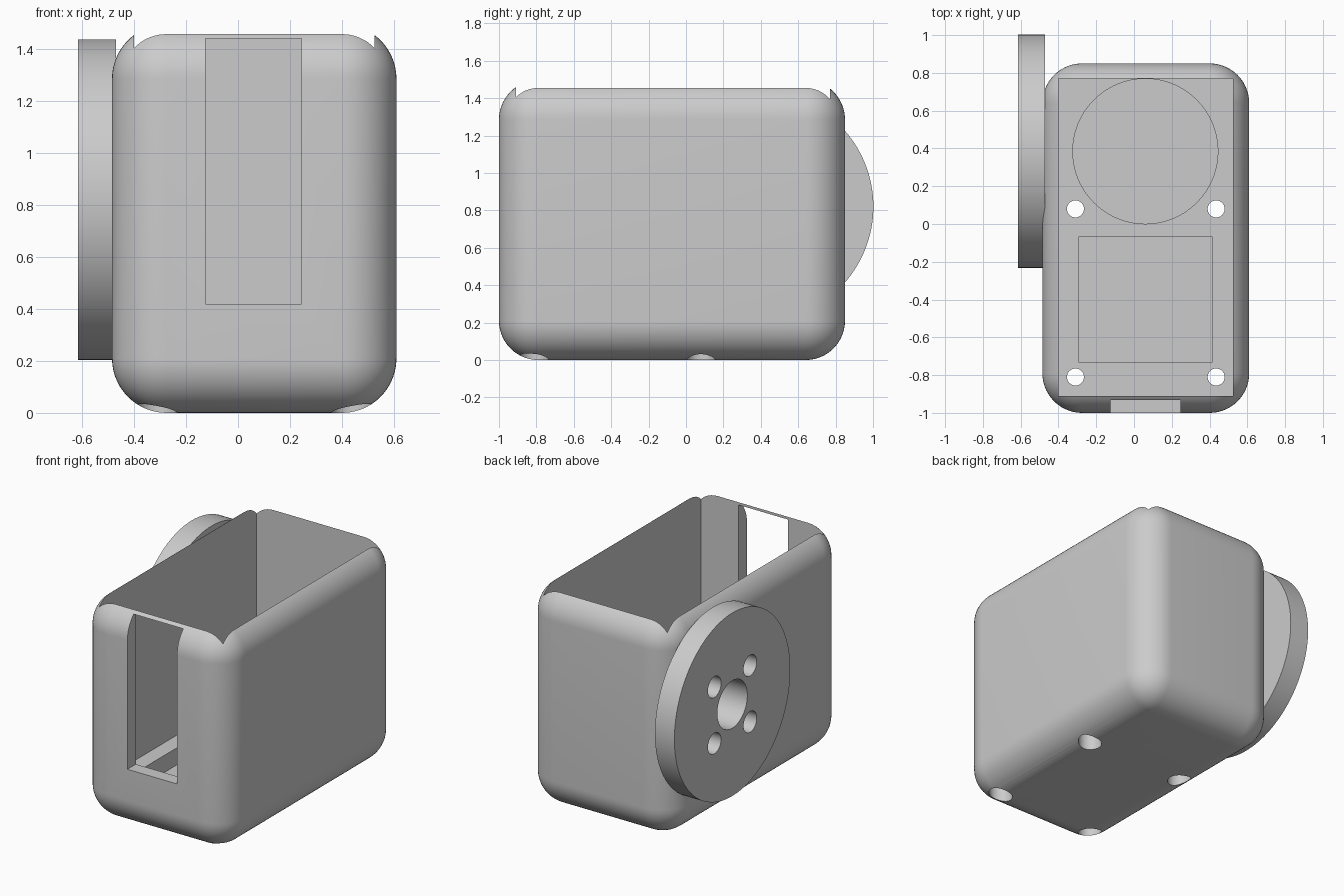
import bpy, math

if "Cube" in bpy.data.objects:
    bpy.data.objects.remove(bpy.data.objects["Cube"], do_unlink=True)

grey = bpy.data.materials.new("plain grey")
grey.use_nodes = True
grey.diffuse_color = (0.6, 0.6, 0.6, 1)
grey.node_tree.nodes["Principled BSDF"].inputs["Base Color"].default_value = (0.6, 0.6, 0.6, 1)


def box(name, lo, hi):
    """Axis-aligned box between two corners."""
    mid = [(a + b) / 2 for a, b in zip(lo, hi)]
    bpy.ops.mesh.primitive_cube_add(size=1, location=mid)
    ob = bpy.context.object
    ob.name = name
    ob.scale = [b - a for a, b in zip(lo, hi)]
    bpy.ops.object.transform_apply(location=True, rotation=True, scale=True)
    ob.data.materials.append(grey)
    return ob


def rod(name, axis, centre, start, end, radius, sides=48):
    """Cylinder along x or z; centre holds the other two coordinates."""
    mid = (start + end) / 2
    along_x = axis == "x"
    place = (mid, *centre) if along_x else (*centre, mid)
    turn = (0, math.pi / 2, 0) if along_x else (0, 0, 0)
    bpy.ops.mesh.primitive_cylinder_add(vertices=sides, radius=radius, depth=end - start,
                                        location=place, rotation=turn)
    ob = bpy.context.object
    ob.name = name
    bpy.ops.object.transform_apply(location=True, rotation=True, scale=True)
    ob.data.materials.append(grey)
    return ob


def apply(ob, mod):
    bpy.context.view_layer.objects.active = ob
    bpy.ops.object.modifier_apply(modifier=mod.name)


def cut(ob, cutters):
    for c in cutters:
        mod = ob.modifiers.new("cut", "BOOLEAN")
        mod.operation = "DIFFERENCE"
        mod.solver = "EXACT"
        mod.object = c
        apply(ob, mod)


# Rounded housing block, taller than the finished rim
housing = box("housing", (-0.485, -1, 0), (0.61, 0.85, 1.496))
round_off = housing.modifiers.new("round", "BEVEL")
round_off.width = 0.21
round_off.segments = 14
round_off.limit_method = "NONE"
apply(housing, round_off)

# Cavity, floor pockets and front window
FLOOR = 0.225
cutters = [
    box("cavity_cutter", (-0.40, -0.91, FLOOR), (0.525, 0.77, 2)),
    box("square_pocket_cutter", (-0.295, -0.73, 0.11), (0.415, -0.07, 0.5)),
    rod("round_pocket_cutter", "z", (0.06, 0.385), 0.11, 0.5, 0.384, 96),
    box("window_cutter", (-0.125, -1.2, 0.42), (0.245, -0.8, 1.44)),
]

# Screw holes in the base, wider from below
for x in (-0.31, 0.435):
    for y in (-0.81, 0.08):
        cutters.append(rod("screw_cutter", "z", (x, y), -0.1, 0.6, 0.045))
        cutters.append(rod("screw_head_cutter", "z", (x, y), -0.1, 0.12, 0.075))

# Side disc with a hub hole and four bolt holes
HUB_Y, HUB_Z = 0.385, 0.82
disc = rod("side_disc", "x", (HUB_Y, HUB_Z), -0.615, -0.47, 0.617, 128)
disc_cutters = [rod("hub_cutter", "x", (HUB_Y, HUB_Z), -0.8, -0.415, 0.16)]
for dy in (-0.19, 0.19):
    for dz in (-0.19, 0.19):
        disc_cutters.append(rod("bolt_cutter", "x", (HUB_Y + dy, HUB_Z + dz), -0.8, -0.43, 0.07))

cut(housing, cutters + disc_cutters)
cut(disc, disc_cutters)
for c in cutters + disc_cutters:
    bpy.data.objects.remove(c, do_unlink=True)

# Smooth rounded surfaces, crisp edges
for ob in (housing, disc):
    bpy.ops.object.select_all(action="DESELECT")
    ob.select_set(True)
    bpy.context.view_layer.objects.active = ob
    bpy.ops.object.shade_smooth_by_angle(angle=math.radians(30))
